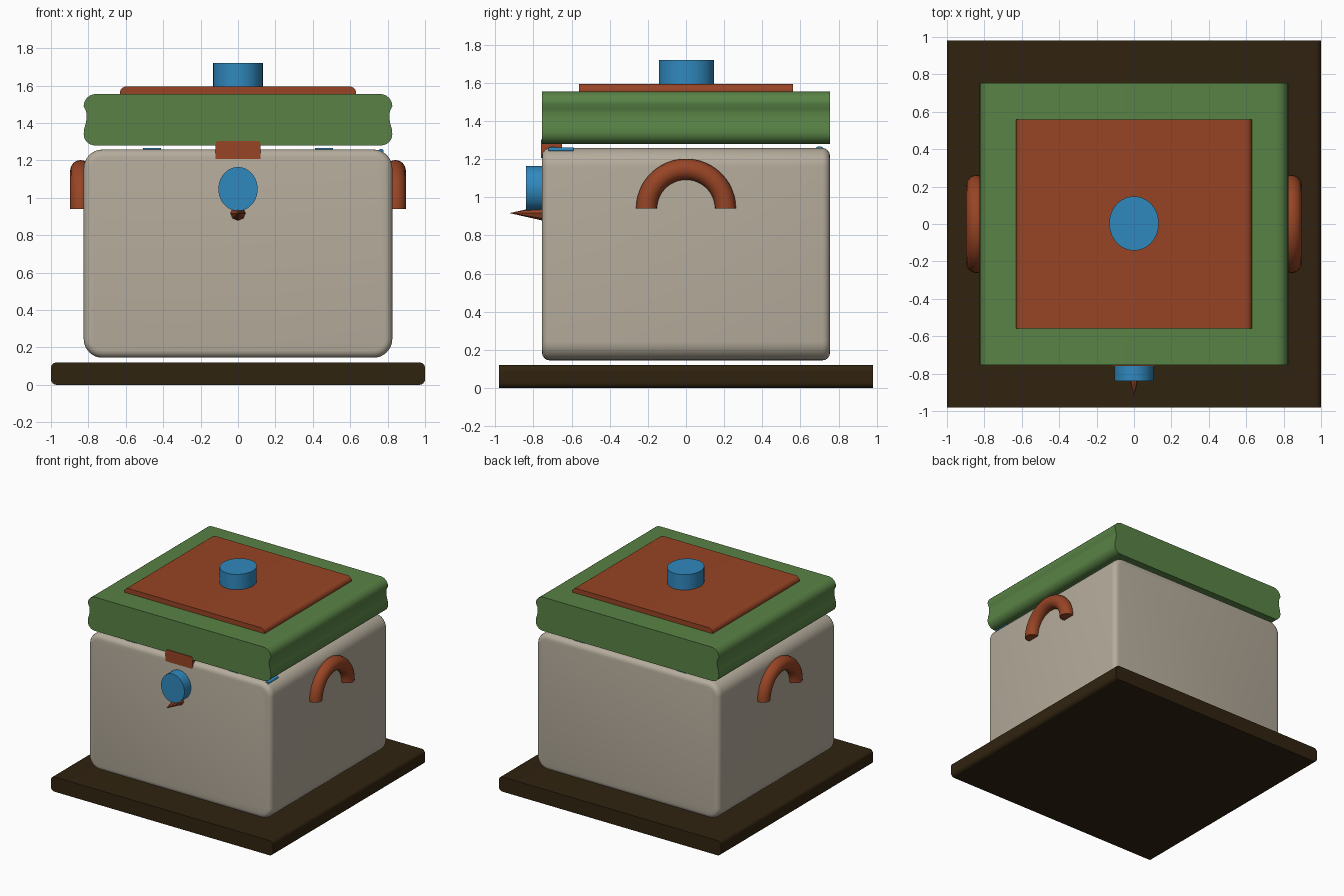
import bpy
import bmesh
from math import cos, sin, pi, radians
from mathutils import Matrix

if "Cube" in bpy.data.objects:
    bpy.data.objects.remove(bpy.data.objects["Cube"], do_unlink=True)


def material(name, rgb):
    m = bpy.data.materials.new(name)
    m.use_nodes = True
    m.diffuse_color = (*rgb, 1)
    m.node_tree.nodes["Principled BSDF"].inputs["Base Color"].default_value = (*rgb, 1)
    return m


STONE = material("warm grey", (0.46, 0.41, 0.33))
GREEN = material("leaf green", (0.10, 0.225, 0.06))
RUST = material("rust red", (0.31, 0.058, 0.018))
BLUE = material("bright blue", (0.03, 0.25, 0.52))
BROWN = material("dark brown", (0.03, 0.017, 0.005))


def finish(name, bm, mat, angle=35):
    bmesh.ops.recalc_face_normals(bm, faces=bm.faces)
    mesh = bpy.data.meshes.new(name)
    bm.to_mesh(mesh)
    bm.free()
    mesh.materials.append(mat)
    obj = bpy.data.objects.new(name, mesh)
    bpy.context.collection.objects.link(obj)
    bpy.ops.object.select_all(action='DESELECT')
    obj.select_set(True)
    bpy.context.view_layer.objects.active = obj
    bpy.ops.object.shade_smooth_by_angle(angle=radians(angle))
    return obj


def half_profile(w, z0, z1, r_low, r_high, side=(), steps=6):
    """Right half of a rounded section, bottom to top, as (x, z) points."""
    def arc(r, cz, start):
        if r == 0:
            return [(w, cz)]
        angles = [start + pi / 2 * i / steps for i in range(steps + 1)]
        return [(w - r + r * cos(a), cz + r * sin(a)) for a in angles]
    return arc(r_low, z0 + r_low, -pi / 2) + list(side) + arc(r_high, z1 - r_high, 0)


def slab(name, mat, half, y0, y1, rim=0):
    """Mirrored section extruded along y, with optional rounded end rims."""
    points = half + [(-x, z) for x, z in reversed(half)]
    bm = bmesh.new()
    face = bm.faces.new([bm.verts.new((x, y0, z)) for x, z in points])
    out = bmesh.ops.extrude_face_region(bm, geom=[face])
    moved = [g for g in out["geom"] if isinstance(g, bmesh.types.BMVert)]
    bmesh.ops.translate(bm, verts=moved, vec=(0, y1 - y0, 0))
    if rim:
        ends = [e for e in bm.edges if abs(e.verts[0].co.y - e.verts[1].co.y) < 1e-5]
        bmesh.ops.bevel(bm, geom=ends, offset=rim, segments=4, profile=0.5, affect='EDGES')
    return finish(name, bm, mat)


def cylinder(name, mat, centre, size, axis='Z', sides=48, tip=1.0):
    """Cylinder or cone; size is the full extent in x, y and z."""
    turn = {'Z': Matrix(), 'Y': Matrix.Rotation(pi / 2, 4, 'X'),
            'X': Matrix.Rotation(pi / 2, 4, 'Y')}[axis]
    bm = bmesh.new()
    bmesh.ops.create_cone(bm, cap_ends=True, segments=sides, radius1=0.5,
                          radius2=0.5 * tip, depth=1,
                          matrix=Matrix.Translation(centre) @ Matrix.Diagonal((*size, 1)) @ turn)
    return finish(name, bm, mat)


# Base board and chest body
slab("base_board", BROWN, half_profile(1.0, 0, 0.12, 0.03, 0.03), -0.98, 0.98)
slab("chest_body", STONE, half_profile(0.825, 0.145, 1.258, 0.1, 0.1, steps=8),
     -0.755, 0.755, rim=0.04)

# Lid with a shallow groove along each side, and its raised panel
groove = [(0.822, 1.37), (0.812, 1.405), (0.809, 1.44), (0.812, 1.462)]
slab("lid", GREEN, half_profile(0.825, 1.28, 1.555, 0.06, 0.065, groove), -0.755, 0.755)
slab("lid_panel", RUST, half_profile(0.632, 1.55, 1.595, 0, 0.035), -0.56, 0.56)
cylinder("lid_knob", BLUE, (0, 0.003, 1.655), (0.265, 0.29, 0.13))

# Latch plate, lock and pointed key
slab("latch_plate", RUST, half_profile(0.12, 1.207, 1.303, 0, 0.015), -0.76, -0.65)
cylinder("lock", BLUE, (0, -0.79, 1.047), (0.21, 0.1, 0.235), 'Y')
cylinder("lock_point", RUST, (0, -0.825, 0.917), (0.095, 0.2, 0.09), 'Y', sides=8, tip=0.0)

# Small pins between body and lid
for place, y in (("front", -0.7), ("back", 0.7)):
    for side, x in (("left", 0.46), ("right", -0.46)):
        cylinder(f"{place}_{side}_pin", BLUE, (x, y, 1.254), (0.095, 0.04, 0.026), 'X', sides=16)
cylinder("corner_pin", BLUE, (0.765, -0.655, 1.25), (0.028, 0.13, 0.022), 'Y', sides=16)

# Arched side handles: half rings swept around the x axis
for side, x in (("left", 0.842), ("right", -0.842)):
    bm = bmesh.new()
    rings, sides, major, minor = 24, 16, 0.207, 0.055
    loops = []
    for i in range(rings + 1):
        a = pi * i / rings
        loop = []
        for j in range(sides):
            b = 2 * pi * j / sides
            r = major + minor * cos(b)
            loop.append(bm.verts.new((x + minor * sin(b), r * cos(a), 0.94 + r * sin(a))))
        loops.append(loop)
    for p, q in zip(loops, loops[1:]):
        for j in range(sides):
            k = (j + 1) % sides
            bm.faces.new((p[j], p[k], q[k], q[j]))
    bm.faces.new(loops[0])
    bm.faces.new(loops[-1])
    finish(f"{side}_handle", bm, RUST)
